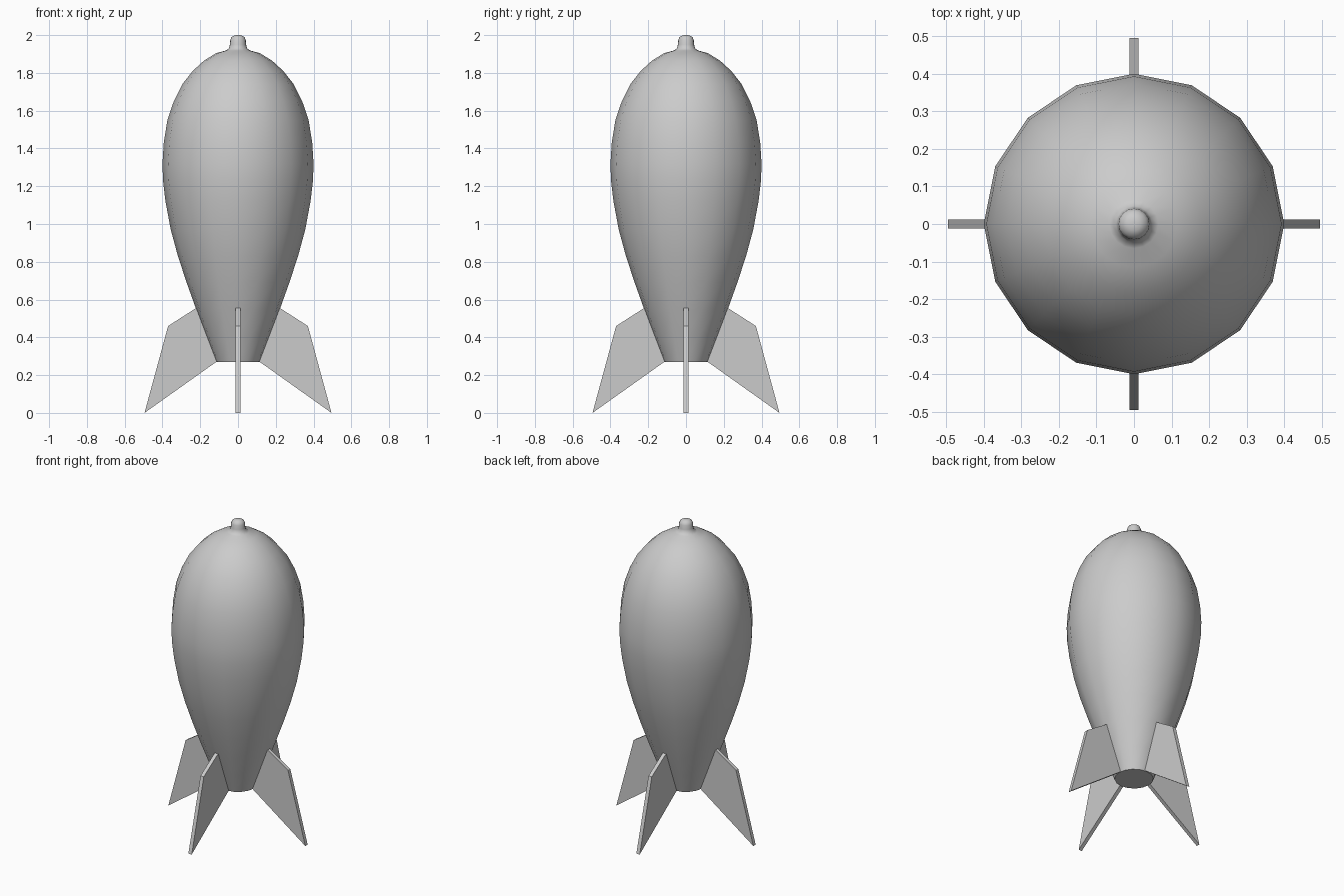
import bpy, bmesh, math
from mathutils import Matrix

if "Cube" in bpy.data.objects:
    bpy.data.objects.remove(bpy.data.objects["Cube"])


def make_object(name, bm):
    bmesh.ops.recalc_face_normals(bm, faces=bm.faces)
    me = bpy.data.meshes.new(name)
    bm.to_mesh(me)
    bm.free()
    ob = bpy.data.objects.new(name, me)
    bpy.context.collection.objects.link(ob)
    return ob


def lathe(name, profile, sides):
    """Revolve (radius, z) points around z, closing both ends."""
    bm = bmesh.new()
    rings = []
    for r, z in profile:
        rings.append([bm.verts.new((r * math.cos(2 * math.pi * i / sides),
                                    r * math.sin(2 * math.pi * i / sides), z))
                      for i in range(sides)])
    for a, b in zip(rings, rings[1:]):
        for i in range(sides):
            j = (i + 1) % sides
            bm.faces.new((a[i], a[j], b[j], b[i]))
    bm.faces.new(rings[0])
    bm.faces.new(rings[-1])
    return make_object(name, bm)


def fin(name, outline, thickness, angle):
    """Extrude an (x, z) outline and turn it around the body."""
    bm = bmesh.new()
    face = bm.faces.new([bm.verts.new((x, -thickness / 2, z)) for x, z in outline])
    ext = bmesh.ops.extrude_face_region(bm, geom=[face])
    moved = [v for v in ext["geom"] if isinstance(v, bmesh.types.BMVert)]
    bmesh.ops.translate(bm, verts=moved, vec=(0, thickness, 0))
    bmesh.ops.transform(bm, matrix=Matrix.Rotation(angle, 4, 'Z'), verts=bm.verts)
    return make_object(name, bm)


# Teardrop body with a small rounded nose button
body = lathe("rocket_body", [
    (0.115, 0.27), (0.165, 0.40), (0.222, 0.55), (0.272, 0.69), (0.318, 0.83),
    (0.356, 0.97), (0.384, 1.12), (0.397, 1.23), (0.40, 1.32), (0.393, 1.43),
    (0.374, 1.55), (0.34, 1.65), (0.295, 1.74), (0.24, 1.81), (0.18, 1.865),
    (0.115, 1.905), (0.065, 1.918), (0.048, 1.93), (0.043, 1.95),
    (0.041, 1.975), (0.034, 1.99), (0.018, 1.999), (0.004, 2.0)], 16)
bpy.context.view_layer.objects.active = body
body.select_set(True)
bpy.ops.object.shade_smooth_by_angle(angle=math.radians(50))

# Four swept tail fins, roots sunk slightly into the body
outline = [(0.09, 0.285), (0.115, 0.27), (0.495, 0.0), (0.37, 0.46),
           (0.222, 0.555), (0.195, 0.555)]
for i, side in enumerate(("right", "back", "left", "front")):
    fin(side + "_fin", outline, 0.024, i * math.pi / 2)
